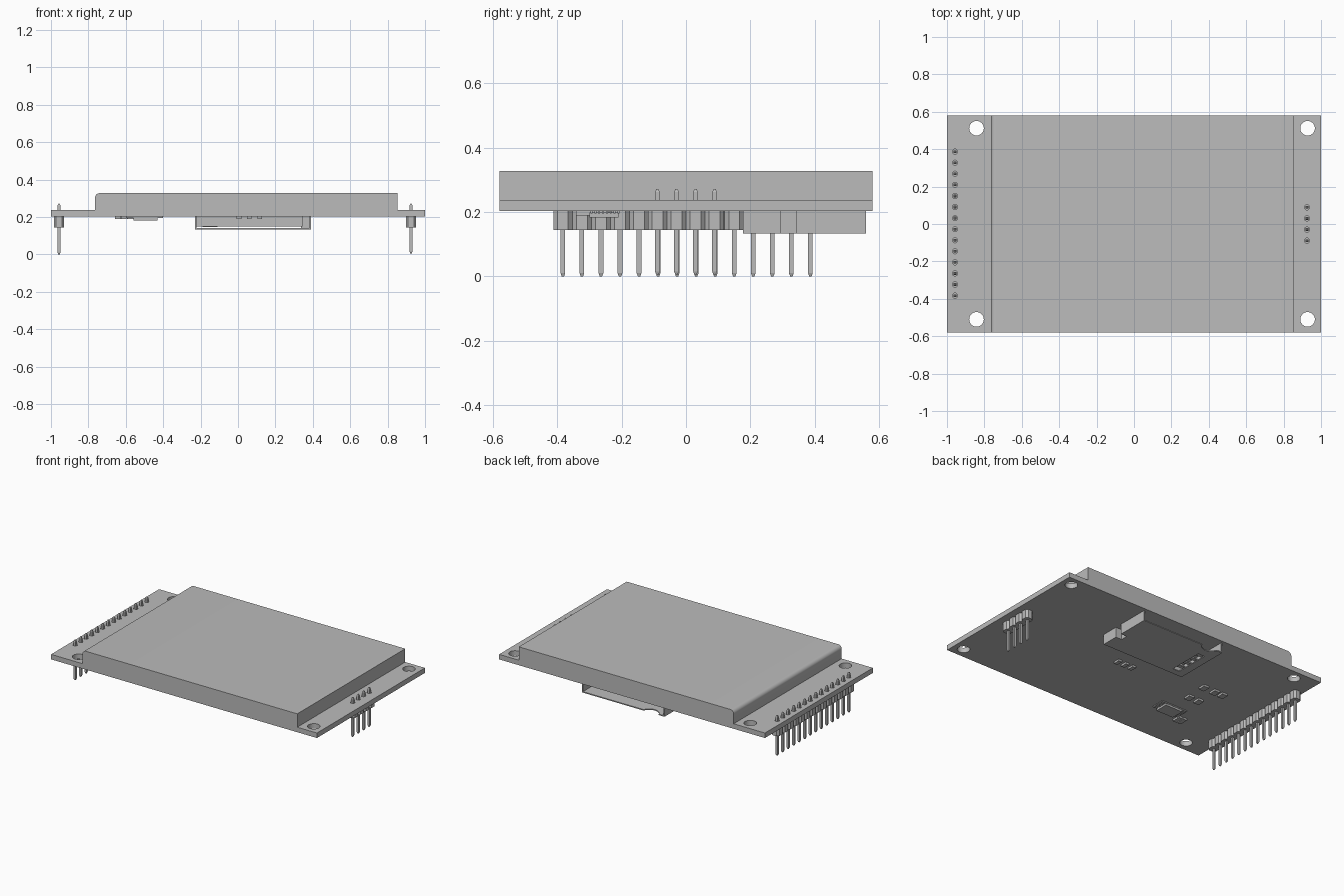
import bpy, bmesh, math
from mathutils import Matrix

if "Cube" in bpy.data.objects:
    bpy.data.objects.remove(bpy.data.objects["Cube"])

grey = bpy.data.materials.new("plain_grey")
grey.use_nodes = True
grey.diffuse_color = (0.5, 0.5, 0.5, 1)
grey.node_tree.nodes["Principled BSDF"].inputs["Base Color"].default_value = (0.5, 0.5, 0.5, 1)

BOARD_LOW, BOARD_TOP = 0.203, 0.237
HALF_Y = 0.58
PITCH = 0.0592


def finish(bm, name):
    bmesh.ops.recalc_face_normals(bm, faces=bm.faces)
    mesh = bpy.data.meshes.new(name)
    bm.to_mesh(mesh)
    bm.free()
    mesh.materials.append(grey)
    ob = bpy.data.objects.new(name, mesh)
    bpy.context.collection.objects.link(ob)
    return ob


def add_box(bm, x0, x1, y0, y1, z0, z1):
    m = Matrix.Translation(((x0 + x1) / 2, (y0 + y1) / 2, (z0 + z1) / 2))
    m = m @ Matrix.Diagonal((x1 - x0, y1 - y0, z1 - z0, 1))
    return bmesh.ops.create_cube(bm, size=1, matrix=m)["verts"]


def add_cylinder(bm, x, y, z, r, depth, sides):
    bmesh.ops.create_cone(bm, cap_ends=True, segments=sides, radius1=r, radius2=r,
                          depth=depth, matrix=Matrix.Translation((x, y, z)))


def box(name, *limits):
    bm = bmesh.new()
    add_box(bm, *limits)
    return finish(bm, name)


def add_prism(bm, points, direction):
    face = bm.faces.new([bm.verts.new(p) for p in points])
    top = bmesh.ops.extrude_face_region(bm, geom=[face])["geom"]
    bmesh.ops.translate(bm, vec=direction,
                        verts=[v for v in top if isinstance(v, bmesh.types.BMVert)])


def cut(ob, bm):
    cutter = finish(bm, "cutter")
    cutter.hide_render = True
    mod = ob.modifiers.new("holes", "BOOLEAN")
    mod.operation, mod.solver, mod.object = "DIFFERENCE", "EXACT", cutter
    bpy.context.view_layer.objects.active = ob
    bpy.ops.object.modifier_apply(modifier=mod.name)
    bpy.data.objects.remove(cutter)


def smooth(ob):
    bpy.ops.object.select_all(action="DESELECT")
    ob.select_set(True)
    bpy.context.view_layer.objects.active = ob
    bpy.ops.object.shade_smooth_by_angle(angle=math.radians(30))


# Pin rows: x, centre y, pin count, tip height
rows = {"left": (0.925, 0, 4, 0.005), "right": (-0.957, 0.002, 14, 0)}


def row_ys(centre, count):
    return [centre + (i - (count - 1) / 2) * PITCH for i in range(count)]


# Circuit board with mounting and pin holes
board = box("circuit_board", -1, 1, -HALF_Y, HALF_Y, BOARD_LOW, BOARD_TOP)
bm = bmesh.new()
for x in (-0.842, 0.928):
    for y in (-0.51, 0.512):
        add_cylinder(bm, x, y, 0.22, 0.039, 0.1, 32)
for x, centre, count, tip in rows.values():
    for y in row_ys(centre, count):
        add_cylinder(bm, x, y, 0.22, 0.014, 0.1, 12)
cut(board, bm)
smooth(board)

# Display panel with one rounded long edge
left, right, top, r = -0.765, 0.852, 0.328, 0.026
profile = [(right, BOARD_TOP), (right, top)]
for i in range(9):
    a = math.radians(90 + i * 90 / 8)
    profile.append((left + r + r * math.cos(a), top - r + r * math.sin(a)))
profile.append((left, BOARD_TOP))
bm = bmesh.new()
add_prism(bm, [(x, -HALF_Y, z) for x, z in profile], (0, 2 * HALF_Y, 0))
smooth(finish(bm, "display_panel"))

# Pin headers: chamfered blocks and square pins with tapered ends
for side, (x, centre, count, tip) in rows.items():
    blocks, pins = bmesh.new(), bmesh.new()
    w, h, c = 0.028, PITCH / 2, 0.013
    outline = [(w, h - c), (w - c, h), (c - w, h), (-w, h - c),
               (-w, c - h), (c - w, -h), (w - c, -h), (w, c - h)]
    for y in row_ys(centre, count):
        add_prism(blocks, [(x + px, y + py, 0.145) for px, py in outline],
                  (0, 0, BOARD_LOW - 0.145))
        p = 0.0072
        add_box(pins, x - p, x + p, y - p, y + p, tip + 0.01, 0.262)
        for z0, z1, flip in ((0.262, 0.272, 0), (tip, tip + 0.01, 1)):
            verts = add_box(pins, x - p, x + p, y - p, y + p, z0, z1)
            end = z0 if flip else z1
            for v in verts:
                if abs(v.co.z - end) < 0.001:
                    v.co.x = x + (v.co.x - x) * 0.5
                    v.co.y = y + (v.co.y - y) * 0.5
    finish(blocks, side + "_header_blocks")
    finish(pins, side + "_header_pins")

# Card socket: thin metal shell, open towards the back
X0, X1, Y0, Y1, LOW, T = -0.23, 0.39, 0.177, 0.56, 0.134, 0.007
cover = box("socket_cover", X0, X1, Y0, Y1, LOW, LOW + T)
bm = bmesh.new()
add_box(bm, -0.175, -0.125, 0.22, 0.46, 0.1, 0.17)
add_cylinder(bm, -0.13, Y1 + 0.02, LOW, 0.06, 0.1, 24)
add_box(bm, 0.345, 0.45, 0.29, 0.345, 0.1, 0.17)
cut(cover, bm)

bm = bmesh.new()
add_box(bm, X0, X0 + T, Y0, Y1, LOW, BOARD_LOW)
add_box(bm, X1 - T, X1, Y0, 0.29, LOW, BOARD_LOW)
add_box(bm, X1 - T, X1, 0.345, Y1, LOW, BOARD_LOW)
add_box(bm, 0.338, 0.345, 0.29, 0.345, LOW, BOARD_LOW)
for y in (0.29, 0.345):
    add_box(bm, 0.338, X1, y - T / 2, y + T / 2, LOW, BOARD_LOW)
finish(bm, "socket_side_walls")
box("socket_front_wall", X0, 0.345, Y0 + 0.01, Y0 + 0.03, 0.15, BOARD_LOW)

# Spring contacts behind the cover slot
bm = bmesh.new()
for i in range(4):
    y = 0.25 + i * 0.06
    add_box(bm, -0.19, -0.11, y - 0.012, y + 0.012, 0.148, 0.156)
finish(bm, "socket_contacts")

# Small chip with two rows of legs
bm = bmesh.new()
add_box(bm, -0.56, -0.43, -0.3, -0.21, 0.183, 0.199)
finish(bm, "chip_body")
bm = bmesh.new()
for i in range(8):
    y = -0.297 + i * 0.012
    add_box(bm, -0.595, -0.4, y, y + 0.006, 0.196, BOARD_LOW)
finish(bm, "chip_legs")

# Small surface parts: x, y, half length, half width
parts = [(x, -0.013, 0.013, 0.022) for x in (0.116, 0.06, 0.005)]
parts += [(x, -0.067, 0.02, 0.025) for x in (-0.497, -0.57)]
parts += [(x, 0.082, 0.02, 0.025) for x in (-0.488, -0.574, -0.635)]
parts += [(-0.643, -0.312, 0.014, 0.03), (-0.61, -0.312, 0.014, 0.03)]
bm = bmesh.new()
for x, y, a, b in parts:
    add_box(bm, x - a, x + a, y - b, y + b, 0.19, BOARD_LOW)
finish(bm, "surface_parts")
